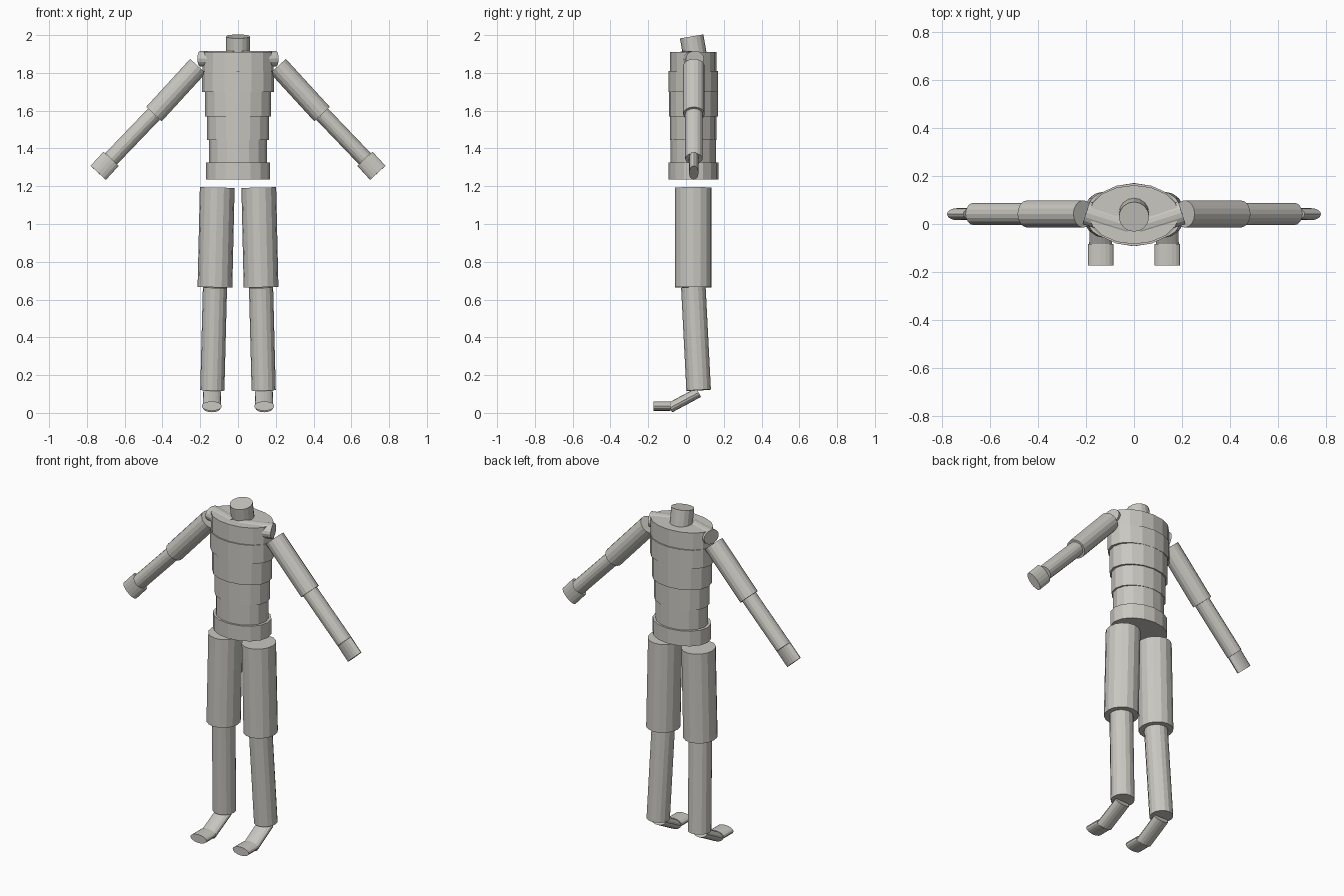
import bpy, bmesh, math
from mathutils import Vector

if "Cube" in bpy.data.objects:
    bpy.data.objects.remove(bpy.data.objects["Cube"])

SIDES = 16
CY = 0.039  # depth of the body's centre line

clay = bpy.data.materials.new("warm_grey")
clay.diffuse_color = (0.58, 0.57, 0.53, 1)
clay.use_nodes = True
clay.node_tree.nodes["Principled BSDF"].inputs["Base Color"].default_value = clay.diffuse_color


def tube(name, start, end, across, r_across, r_other):
    """Capped elliptical cylinder; r_across is its radius along the 'across' axis."""
    start, end = Vector(start), Vector(end)
    axis = (end - start).normalized()
    u = Vector(across)
    u = (u - axis * u.dot(axis)).normalized()
    v = axis.cross(u)
    bm = bmesh.new()
    rings = []
    for centre in (start, end):
        rings.append([])
        for i in range(SIDES):
            a = math.tau * i / SIDES
            rings[-1].append(bm.verts.new(
                centre + u * (r_across * math.cos(a)) + v * (r_other * math.sin(a))))
    for i in range(SIDES):
        j = (i + 1) % SIDES
        bm.faces.new((rings[0][i], rings[0][j], rings[1][j], rings[1][i]))
    bm.faces.new(rings[0][::-1])
    bm.faces.new(rings[1])
    bmesh.ops.recalc_face_normals(bm, faces=bm.faces[:])
    mesh = bpy.data.meshes.new(name)
    bm.to_mesh(mesh)
    bm.free()
    mesh.materials.append(clay)
    ob = bpy.data.objects.new(name, mesh)
    bpy.context.collection.objects.link(ob)
    return ob


X, Y = (1, 0, 0), (0, 1, 0)

# Torso: stacked elliptical drums (bottom, top, half width, half depth)
torso = {
    "pelvis": (1.235, 1.325, 0.17, 0.132),
    "waist": (1.325, 1.445, 0.153, 0.121),
    "belly": (1.445, 1.57, 0.163, 0.123),
    "ribs": (1.57, 1.70, 0.176, 0.13),
    "chest": (1.70, 1.81, 0.19, 0.131),
    "upper_chest": (1.81, 1.91, 0.188, 0.123),
}
for part, (z0, z1, rx, ry) in torso.items():
    tube(part, (0, CY, z0), (0, CY, z1), X, rx, ry)

# Neck, leaning forward
tube("neck", (0, 0.046, 1.90), (0, 0.03, 1.993), X, 0.063, 0.063)

# Limbs on both sides: start, end, across axis, radius across, other radius
limbs = {
    "collarbone": ((0.02, -0.01, 1.874), (0.2, 0.047, 1.875), Y, 0.05, 0.042),
    "upper_arm": ((0.212, 0.042, 1.836), (0.445, 0.042, 1.582), Y, 0.057, 0.056),
    "forearm": ((0.445, 0.042, 1.582), (0.672, 0.042, 1.345), Y, 0.046, 0.043),
    "hand": ((0.672, 0.042, 1.345), (0.74, 0.041, 1.271), Y, 0.025, 0.055),
    "thigh": ((0.11, CY, 1.193), (0.122, CY, 0.665), X, 0.092, 0.097),
    "shin": ((0.122, CY, 0.665), (0.136, 0.067, 0.12), X, 0.064, 0.065),
    "foot": ((0.137, 0.066, 0.108), (0.139, -0.085, 0.027), X, 0.048, 0.027),
    "toes": ((0.139, -0.083, 0.036), (0.139, -0.173, 0.036), X, 0.053, 0.025),
}
for part, (p0, p1, across, ra, rb) in limbs.items():
    for side, s in (("left", 1), ("right", -1)):
        tube(f"{part}_{side}", (s * p0[0], *p0[1:]), (s * p1[0], *p1[1:]), across, ra, rb)
